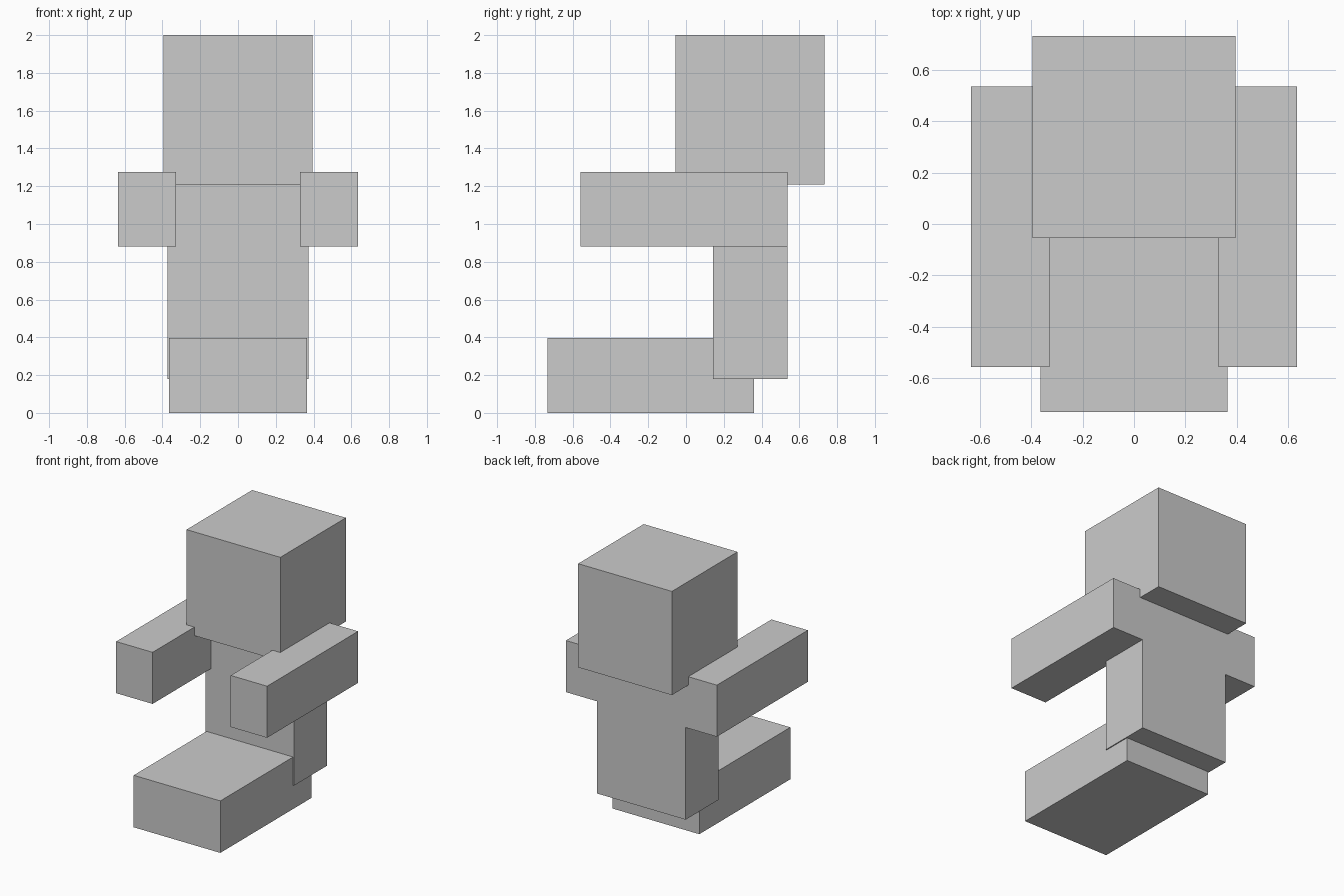
import bpy
import bmesh
from mathutils import Matrix, Vector

if "Cube" in bpy.data.objects:
    bpy.data.objects.remove(bpy.data.objects["Cube"])


def box(name, lo, hi):
    """Axis-aligned box between two opposite corners."""
    lo, hi = Vector(lo), Vector(hi)
    bm = bmesh.new()
    place = Matrix.Translation((lo + hi) / 2) @ Matrix.Diagonal((*(hi - lo), 1))
    bmesh.ops.create_cube(bm, size=1, matrix=place)
    mesh = bpy.data.meshes.new(name)
    bm.to_mesh(mesh)
    bm.free()
    obj = bpy.data.objects.new(name, mesh)
    bpy.context.collection.objects.link(obj)
    return obj


# Outstretched legs of the seated figure, one solid block
box("legs", (-0.365, -0.734, 0), (0.365, 0.361, 0.396))

# Upright torso, its top tucked into the head
box("torso", (-0.373, 0.142, 0.18), (0.373, 0.537, 1.275))

# Large head
box("head", (-0.395, -0.055, 1.21), (0.395, 0.734, 2.0))

# Forward-reaching arms, one modelled and mirrored across x = 0
arms = box("arms", (0.329, -0.558, 0.882), (0.636, 0.537, 1.275))
arms.modifiers.new("mirror", 'MIRROR').use_axis[0] = True
